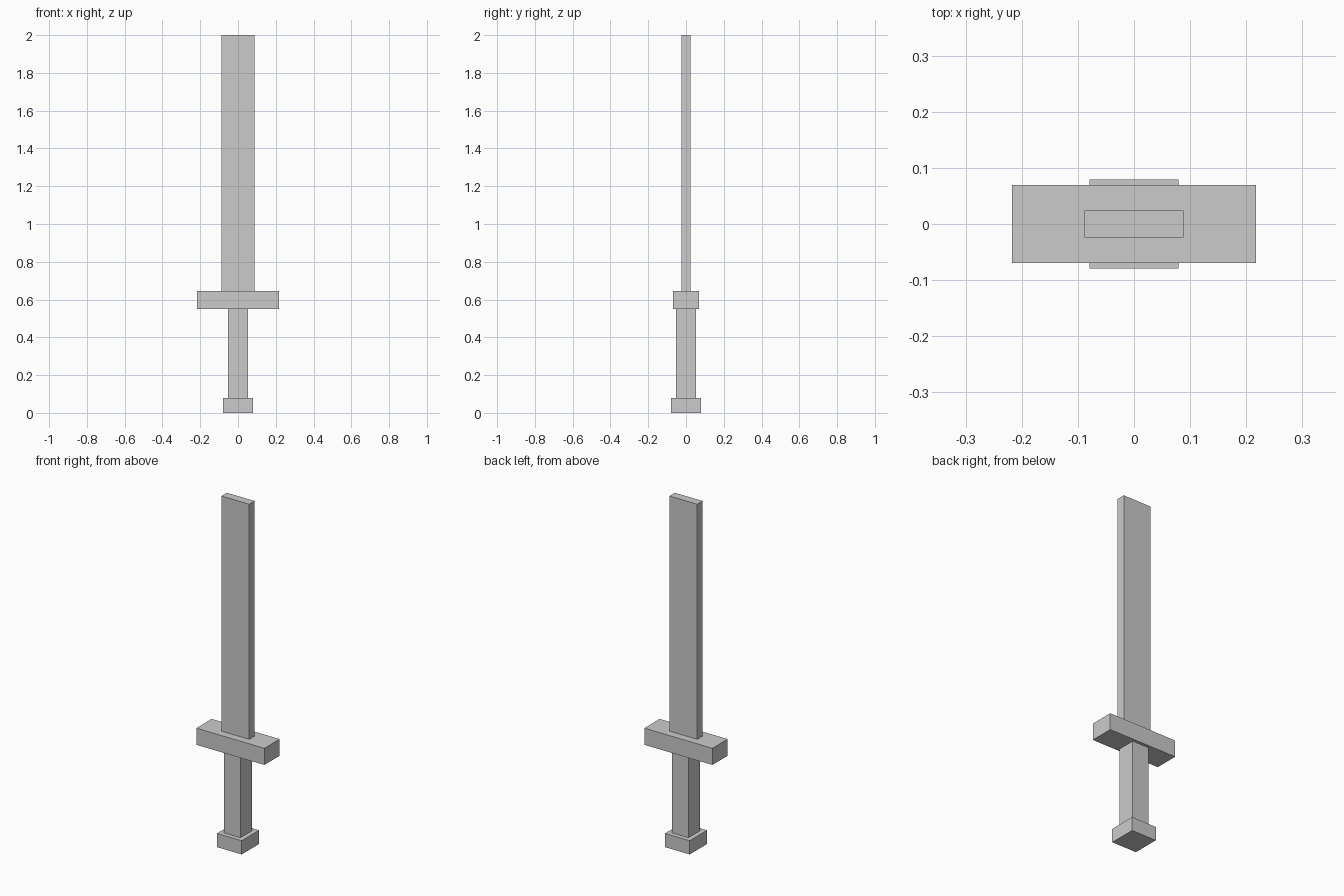
import bpy

if "Cube" in bpy.data.objects:
    bpy.data.objects.remove(bpy.data.objects["Cube"])


def box(name, width, depth, z0, z1):
    """Flat-faced box centred on the z axis, spanning z0 to z1."""
    bpy.ops.mesh.primitive_cube_add(size=1, location=(0, 0, (z0 + z1) / 2))
    obj = bpy.context.object
    obj.name = name
    obj.scale = (width, depth, z1 - z0)
    bpy.ops.object.transform_apply(location=False, rotation=False, scale=True)
    return obj


# Handle end, handle, crossguard and blade, stacked from the ground up
box("pommel", 0.158, 0.158, 0.0, 0.079)
box("grip", 0.104, 0.104, 0.079, 0.549)
box("crossguard", 0.434, 0.139, 0.549, 0.645)
box("blade", 0.177, 0.049, 0.645, 2.0)
